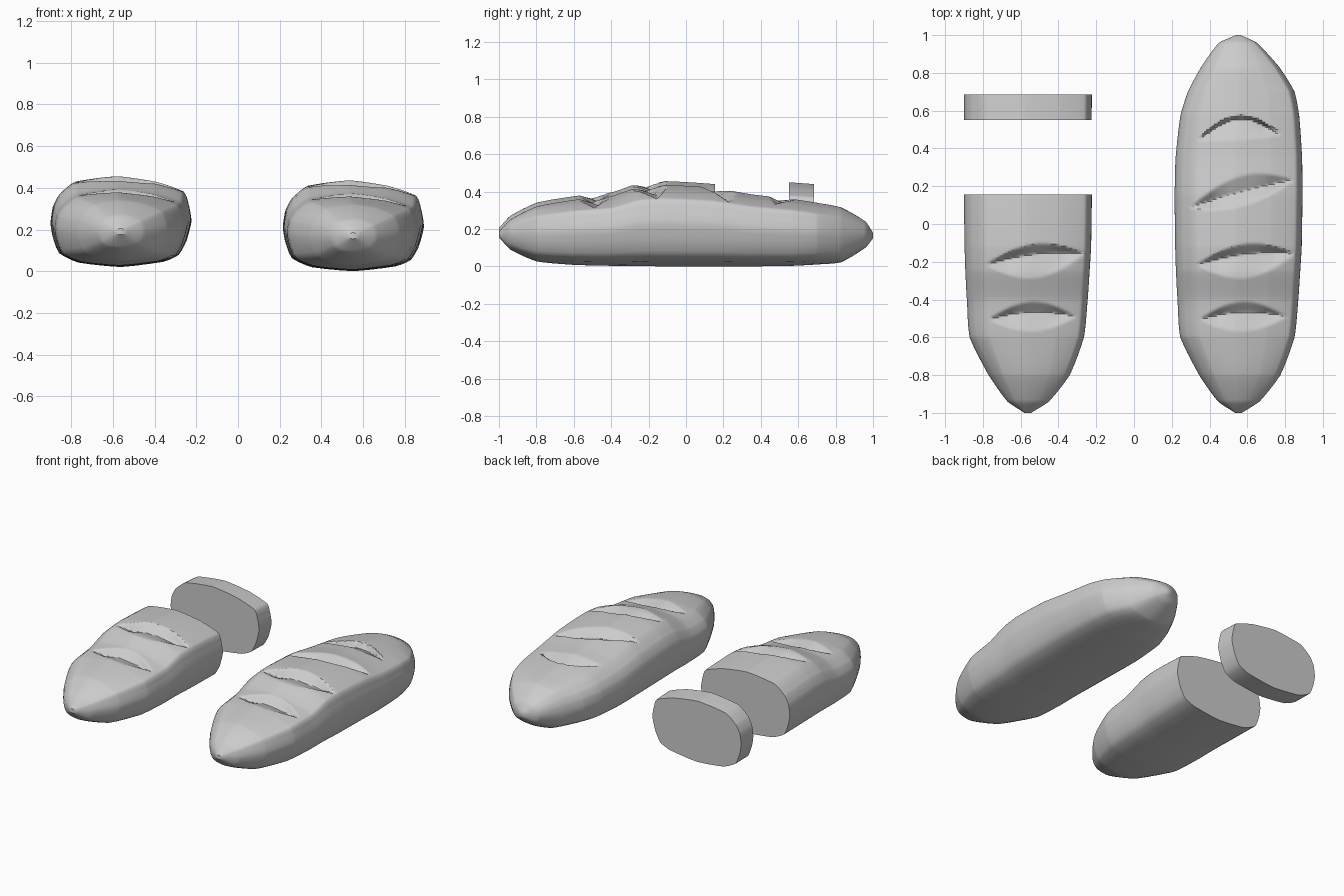
import bpy, bmesh, math

if "Cube" in bpy.data.objects:
    bpy.data.objects.remove(bpy.data.objects["Cube"])

# Loaf stations: y, left x, right x, bottom z, top z
STATIONS = [
    (-1.0, .535, .57, .155, .185), (-.94, .445, .665, .09, .25), (-.8, .345, .775, .027, .32),
    (-.6, .245, .85, .008, .355), (-.4, .23, .87, .003, .375), (-.25, .222, .88, .002, .425),
    (-.12, .218, .888, 0, .436), (.15, .215, .892, 0, .42), (.35, .22, .89, 0, .385),
    (.57, .245, .875, .003, .36), (.7, .285, .85, .01, .34), (.83, .355, .77, .022, .315),
    (.96, .45, .65, .10, .24), (1.0, .54, .565, .15, .18)]

# Lopsided cross-section: across -1..1, up 0..1
PROFILE = [(0, 0), (.6, .06), (.82, .14), (.93, .3), (1, .52), (.97, .68), (.9, .83), (.5, .94), (-.05, 1),
           (-.65, .94), (-.88, .8), (-.97, .67), (-1, .5), (-.97, .35), (-.88, .16), (-.6, .05)]

# Slashes: left end, right end, crease bow, front width, back width, depth
SLASHES = [
    ((.345, -.505), (.81, -.49), .03, .10, .055, .040),
    ((.33, -.215), (.855, -.155), .025, .125, .055, .050),
    ((.29, .085), (.85, .235), .01, .075, .085, .045),
    ((.33, .44), (.78, .47), .10, .11, .018, .040)]


def spline(p0, p1, p2, p3, t):
    return (p1 + .5 * t * (p2 - p0 + t * (2 * p0 - 5 * p1 + 4 * p2 - p3 + t * (3 * (p1 - p2) + p3 - p0))))


def cross_section(per=10):
    n = len(PROFILE)
    pts = []
    for i in range(n):
        q = [PROFILE[(i + k) % n] for k in (-1, 0, 1, 2)]
        steps = per if q[1][1] > .75 or q[2][1] > .75 else 3
        if abs(q[1][0] - q[2][0]) > .3 and q[1][1] > .9:
            steps = per * 2
        for k in range(steps):
            t = k / steps
            pts.append(tuple(.5 * spline(*[p[c] for p in q], t)
                             + .5 * (q[1][c] * (1 - t) + q[2][c] * t) for c in (0, 1)))
    return pts


def station(y):
    for i in range(len(STATIONS) - 1):
        a, b = STATIONS[i], STATIONS[i + 1]
        if y <= b[0] + 1e-9:
            break
    p, n = STATIONS[max(i - 1, 0)], STATIONS[min(i + 2, len(STATIONS) - 1)]
    h = b[0] - a[0]
    t = (y - a[0]) / h
    out = []
    for c in range(1, 5):
        lin = a[c] + (b[c] - a[c]) * t
        m0, m1 = (b[c] - p[c]) / (b[0] - p[0]) * h, (n[c] - a[c]) / (n[0] - a[0]) * h
        her = ((2*t**3 - 3*t*t + 1) * a[c] + (t**3 - 2*t*t + t) * m0
               + (3*t*t - 2*t**3) * b[c] + (t**3 - t*t) * m1)
        out.append(.5 * (lin + her))
    return out


def slash_depth(x, y, slashes):
    total = 0
    for (ax, ay), (bx, by), bow, front, back, depth in slashes:
        t = (x - ax) / (bx - ax)
        if not 0 < t < 1:
            continue
        leaf = math.sin(math.pi * t)
        s = y - (ay + (by - ay) * t) - bow * leaf
        w = (front if s < 0 else back) * leaf
        if abs(s) < w:
            total += depth * min(1, 1.6 * leaf) * (1 - abs(s) / w)
    return total


def loaf(name, y0, y1, rings, slashes=(), shift=(0, 0, 0)):
    section = cross_section()
    bm = bmesh.new()
    loops = []
    for i in range(rings + 1):
        y = y0 + (y1 - y0) * i / rings
        x0, x1, z0, z1 = station(y)
        r = .6 * max(0, (abs(y) - .6) / .4)   # rounder towards the tips
        ring = []
        for u, v in section:
            length = math.hypot(u, 2 * v - 1)
            u2 = u + (u / length - u) * r
            v2 = v + ((.5 + (v - .5) / length) - v) * r
            x = (x0 + x1) / 2 + u2 * (x1 - x0) / 2
            z = z0 + v2 * (z1 - z0)
            if v > .6:
                z -= slash_depth(x, y, slashes) * min(1, (v - .6) / .2)
            ring.append(bm.verts.new((x + shift[0], y + shift[1], z + shift[2])))
        loops.append(ring)
    n = len(section)
    for a, b in zip(loops, loops[1:]):
        for j in range(n):
            k = (j + 1) % n
            bm.faces.new((a[j], a[k], b[k], b[j]))
    bm.faces.new(loops[0])
    bm.faces.new(loops[-1])
    bmesh.ops.recalc_face_normals(bm, faces=bm.faces)
    mesh = bpy.data.meshes.new(name)
    bm.to_mesh(mesh)
    bm.free()
    obj = bpy.data.objects.new(name, mesh)
    bpy.context.collection.objects.link(obj)
    bpy.ops.object.select_all(action='DESELECT')
    obj.select_set(True)
    bpy.context.view_layer.objects.active = obj
    bpy.ops.object.shade_smooth_by_angle(angle=math.radians(35))


# Whole loaf, cut loaf and the slice taken from it
loaf("whole_loaf", -1, 1, 200, SLASHES)
loaf("cut_loaf", -1, .155, 115, SLASHES[:2], (-1.115, 0, .02))
loaf("bread_slice", .02, .155, 4, (), (-1.115, .53, .02))
